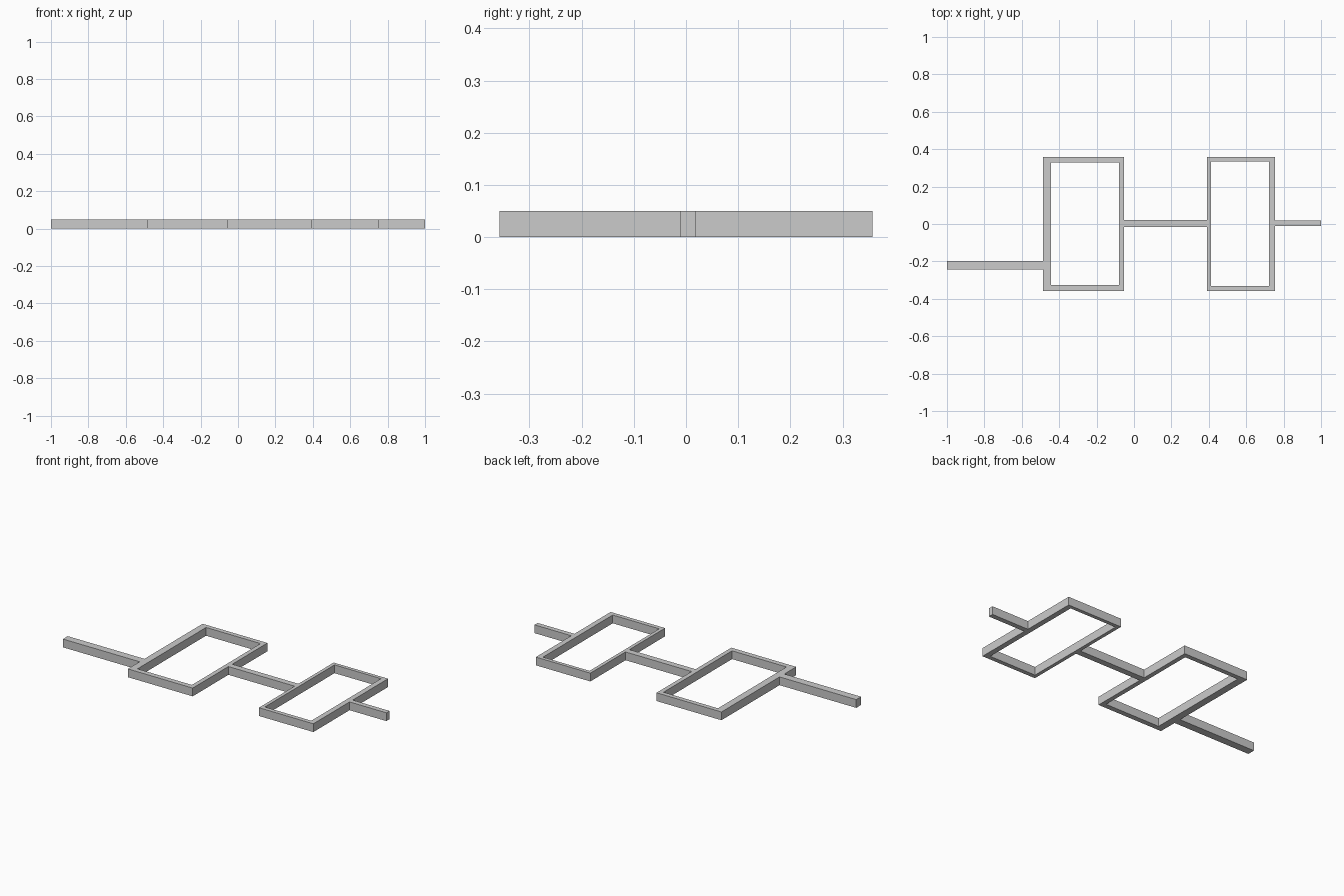
import bpy, bmesh

if "Cube" in bpy.data.objects:
    bpy.data.objects.remove(bpy.data.objects["Cube"])

HEIGHT = 0.05


def make_object(name, bm):
    bmesh.ops.recalc_face_normals(bm, faces=bm.faces)
    mesh = bpy.data.meshes.new(name)
    bm.to_mesh(mesh)
    bm.free()
    obj = bpy.data.objects.new(name, mesh)
    bpy.context.collection.objects.link(obj)
    return obj


def rect(bm, x0, x1, y0, y1, z):
    return [bm.verts.new(p) for p in
            ((x0, y0, z), (x1, y0, z), (x1, y1, z), (x0, y1, z))]


def frame(name, outer, inner):
    """Rectangular ring with mitred corners; bounds are x0, x1, y0, y1."""
    bm = bmesh.new()
    # Loops run around the wall section: outer low, outer high, inner high, inner low
    loops = [rect(bm, *outer, 0), rect(bm, *outer, HEIGHT),
             rect(bm, *inner, HEIGHT), rect(bm, *inner, 0)]
    for k in range(4):
        a, b = loops[k], loops[(k + 1) % 4]
        for i in range(4):
            j = (i + 1) % 4
            bm.faces.new((a[i], a[j], b[j], b[i]))
    return make_object(name, bm)


def bar(name, x0, x1, y0, y1):
    bm = bmesh.new()
    low, high = rect(bm, x0, x1, y0, y1, 0), rect(bm, x0, x1, y0, y1, HEIGHT)
    bm.faces.new(low)
    bm.faces.new(high)
    for i in range(4):
        j = (i + 1) % 4
        bm.faces.new((low[i], low[j], high[j], high[i]))
    return make_object(name, bm)


# Two rectangular frames
frame("left_frame", (-0.487, -0.053, -0.357, 0.357), (-0.444, -0.08, -0.326, 0.329))
frame("right_frame", (0.39, 0.754, -0.357, 0.357), (0.411, 0.722, -0.331, 0.335))

# Straight bars joining and extending the frames
bar("left_bar", -1.0, -0.487, -0.244, -0.198)
bar("middle_bar", -0.053, 0.39, -0.016, 0.021)
bar("right_bar", 0.754, 1.0, -0.011, 0.019)
